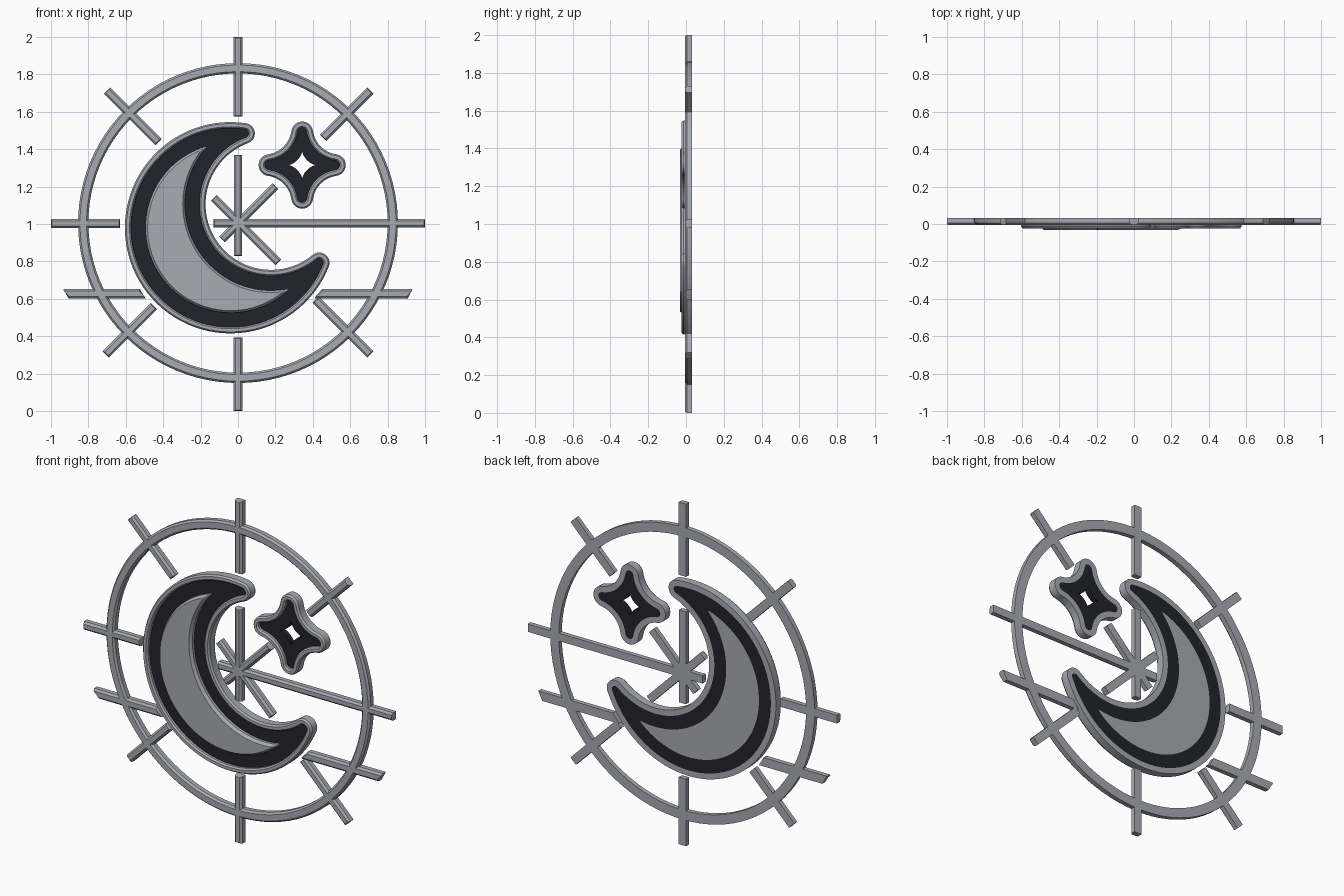
import bpy, bmesh
from math import sin, cos, pi, atan2, sqrt, radians
from mathutils import Vector

cube = bpy.data.objects.get("Cube")
if cube:
    bpy.data.objects.remove(cube)


def material(name, rgb):
    m = bpy.data.materials.new(name)
    m.use_nodes = True
    m.diffuse_color = (*rgb, 1)
    m.node_tree.nodes["Principled BSDF"].inputs["Base Color"].default_value = (*rgb, 1)
    return m


GREY = material("silver grey", (0.39, 0.405, 0.45))
DARK = material("midnight", (0.016, 0.016, 0.025))
BACK = 0.033


def loft(name, loops, mat, ring=False):
    """Skin a stack of (outline, y) loops; either capped or closed into a ring."""
    bm = bmesh.new()
    rows = [[bm.verts.new((x, y, z)) for x, z in pts] for pts, y in loops]
    pairs = list(zip(rows, rows[1:]))
    if ring:
        pairs.append((rows[-1], rows[0]))
    else:
        bm.faces.new(rows[0])
        bm.faces.new(rows[-1])
    for a, b in pairs:
        for i in range(len(a)):
            j = (i + 1) % len(a)
            bm.faces.new((a[i], a[j], b[j], b[i]))
    bmesh.ops.recalc_face_normals(bm, faces=bm.faces)
    me = bpy.data.meshes.new(name)
    bm.to_mesh(me)
    bm.free()
    me.materials.append(mat)
    ob = bpy.data.objects.new(name, me)
    bpy.context.collection.objects.link(ob)
    bpy.ops.object.select_all(action='DESELECT')
    ob.select_set(True)
    bpy.context.view_layer.objects.active = ob
    bpy.ops.object.shade_smooth_by_angle(angle=radians(25))
    return ob


def arc(cx, cy, r, a, b, n):
    """Points along an arc, without the last one."""
    return [(cx + r * cos(a + (b - a) * i / n), cy + r * sin(a + (b - a) * i / n))
            for i in range(n)]


def circle(r):
    return arc(0, 1.005, r, 0, 2 * pi, 96)


def crescent(inset):
    """Crescent with rounded tips, built from four tangent arcs."""
    d, big, small = 0.25, 0.565 - inset, 0.35 + inset
    tip = max(0.055 - inset, 0.004)
    p, q = big - tip, small + tip
    u = (p * p - q * q + d * d) / (2 * d)
    v = sqrt(p * p - u * u)
    a, b, e = atan2(v, u), atan2(-v, d - u), atan2(v, u - d)
    pts = arc(u, v, tip, b, a, 12) + arc(0, 0, big, a, 2 * pi - a, 64)
    pts += arc(u, -v, tip, -a, -b, 12) + arc(d, 0, small, 2 * pi - e, e, 48)
    c, s = cos(radians(30)), sin(radians(30))
    return [(-0.04 + x * c - y * s, 0.98 + x * s + y * c) for x, y in pts]


STAR = (0.343, 1.315)


def four_fold(quarter):
    """Repeat a quarter outline around the star centre."""
    pts = []
    for k in range(4):
        c, s = cos(k * pi / 2), sin(k * pi / 2)
        pts += [(STAR[0] + x * c - y * s, STAR[1] + x * s + y * c) for x, y in quarter]
    return pts


def star(inset):
    t, c = 0.175, 0.2025
    tip, valley = 0.058 - inset, 0.146 + inset
    f = atan2(c, c - t)
    return four_fold(arc(t, 0, tip, 0, f, 6) + arc(c, c, valley, f + pi, 1.5 * pi - f, 12)
                     + arc(0, t, tip, pi / 2 - f, pi / 2, 6))


def sparkle(size):
    return four_fold([(size * cos(i * pi / 48) ** 3, size * sin(i * pi / 48) ** 3)
                      for i in range(24)])


def raised_rim(name, shape):
    loft(name, [(shape(o), y) for o, y in (
        (0, BACK), (0, -0.012), (0.008, -0.023), (0.025, -0.023),
        (0.033, -0.014), (0.033, BACK))], GREY, ring=True)


# moon: rim, recessed dark band, raised inner crescent
raised_rim("moon_rim", crescent)
loft("moon_band", [(crescent(o), y) for o, y in (
    (0.033, BACK), (0.033, 0), (0.11, 0), (0.11, BACK))], DARK, ring=True)
loft("moon_inner_crescent", [(crescent(o), y) for o, y in (
    (0.11, BACK), (0.11, -0.016), (0.122, -0.033))], GREY)

# star: rim and dark panel pierced by a small sparkle
raised_rim("star_rim", star)
loft("star_panel", [(star(0.033), BACK), (star(0.033), 0),
                    (sparkle(0.074), 0), (sparkle(0.074), BACK)], DARK, ring=True)

# big hoop with softened front edges
loft("hoop", [(circle(r), y) for r, y in (
    (0.855, BACK), (0.855, 0.006), (0.845, -0.005),
    (0.81, -0.005), (0.80, 0.006), (0.80, BACK))], GREY, ring=True)


def bar(name, start, end, width=0.048, skew=(0, 0)):
    """Flat bar with a chamfered front; skew slants its two ends."""
    p, q = Vector(start), Vector(end)
    along = (q - p).normalized()
    side = Vector((-along.y, along.x))

    def outline(inset):
        h = width / 2 - inset
        k = inset * 0.4
        return [p + along * (k - skew[0]) - side * h, q + along * (skew[1] - k) - side * h,
                q - along * (k + skew[1]) + side * h, p + along * (k + skew[0]) + side * h]

    loft(name, [(outline(0), BACK), (outline(0), 0.006), (outline(0.011), -0.005)], GREY)


# outer spokes
bar("spoke_top", (0, 1.575), (0, 2))
bar("spoke_bottom", (0, 0), (0, 0.392))
bar("spoke_right", (-1, 1.003), (-0.632, 1.003))
bar("spoke_upper_right", (-0.7, 1.713), (-0.425, 1.438))
bar("spoke_upper_left", (0.707, 1.713), (0.455, 1.461))
bar("spoke_lower_right", (-0.707, 0.303), (-0.45, 0.56))
bar("spoke_lower_left", (0.707, 0.303), (0.415, 0.595))

# low horizontal bars with slanted ends
bar("low_bar_right", (-0.92, 0.627), (-0.51, 0.627), 0.052, (-0.015, 0.015))
bar("low_bar_left", (0.43, 0.627), (0.92, 0.627), 0.052, (0.02, -0.013))

# hub spokes meeting at the centre
bar("hub_vertical", (0, 0.83), (0, 1.37), 0.044)
bar("hub_horizontal", (-0.13, 1.003), (1, 1.003), 0.046)
bar("hub_diagonal_rising", (-0.085, 0.918), (0.2, 1.203), 0.044)
bar("hub_diagonal_falling", (-0.13, 1.14), (0.215, 0.795), 0.044)
